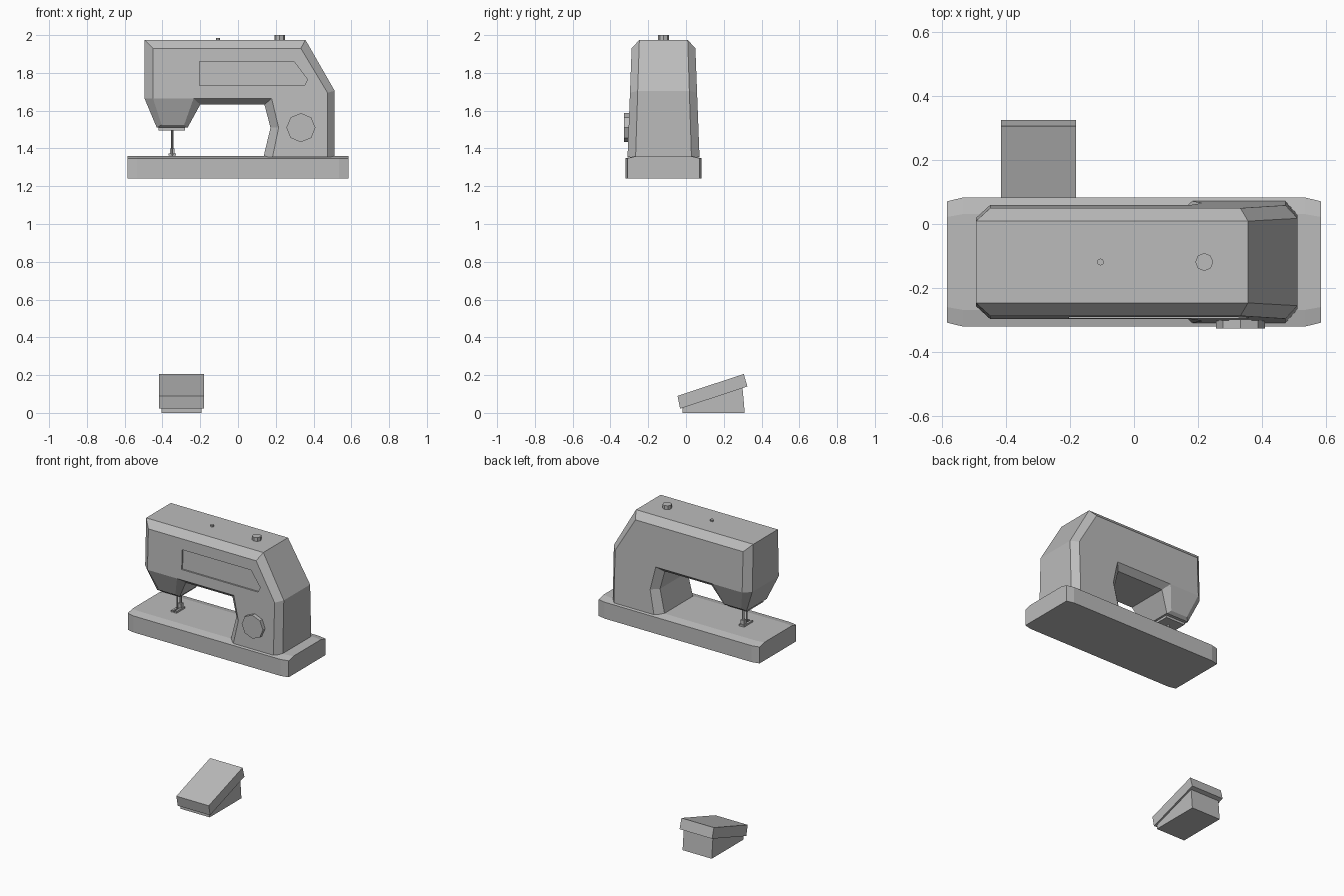
import bpy, bmesh, math
from mathutils import Matrix

cube = bpy.data.objects.get("Cube")
if cube:
    bpy.data.objects.remove(cube, do_unlink=True)

grey = bpy.data.materials.new("plain grey")
grey.diffuse_color = (0.5, 0.5, 0.5, 1)
grey.use_nodes = True
grey.node_tree.nodes["Principled BSDF"].inputs["Base Color"].default_value = (0.5, 0.5, 0.5, 1)

YC = -0.119  # middle of the machine's depth


def finish(name, bm):
    bmesh.ops.recalc_face_normals(bm, faces=bm.faces)
    mesh = bpy.data.meshes.new(name)
    bm.to_mesh(mesh)
    bm.free()
    mesh.materials.append(grey)
    obj = bpy.data.objects.new(name, mesh)
    bpy.context.collection.objects.link(obj)
    return obj


def loft(name, rings):
    """Bridge rings of equal length and cap both ends."""
    bm = bmesh.new()
    loops = [[bm.verts.new(p) for p in ring] for ring in rings]
    n = len(loops[0])
    for a, b in zip(loops, loops[1:]):
        for i in range(n):
            j = (i + 1) % n
            bm.faces.new((a[i], a[j], b[j], b[i]))
    bm.faces.new(loops[0])
    bm.faces.new(loops[-1])
    return finish(name, bm)


def box(name, x, y, z):
    rect = [(x[0], y[0]), (x[1], y[0]), (x[1], y[1]), (x[0], y[1])]
    return loft(name, [[(px, py, h) for px, py in rect] for h in z])


def cylinder(name, center, radius, depth, sides=8, axis="Z"):
    bm = bmesh.new()
    rot = Matrix.Rotation(math.pi / 2, 4, "X") if axis == "Y" else Matrix()
    bmesh.ops.create_cone(bm, cap_ends=True, segments=sides, radius1=radius,
                          radius2=radius, depth=depth,
                          matrix=Matrix.Translation(center) @ rot)
    return finish(name, bm)


# Bed: chamfered corners, top sloping gently to the front and back
section = [(-0.202, 1.24), (0.202, 1.24), (0.202, 1.348), (0.15, 1.36), (-0.15, 1.36), (-0.202, 1.348)]
cut = 0.19 / 0.202
end = [(y * cut, z) for y, z in section]
loft("bed", [[(x, YC + y, z) for y, z in prof]
             for x, prof in ((-0.585, end), (-0.535, section), (0.535, section), (0.585, end))])

# Body: arm, head and column; outer outline with a smaller face outline
outer = [(-0.495, 1.975), (0.357, 1.975), (0.512, 1.705), (0.512, 1.355), (0.135, 1.355),
         (0.172, 1.51), (0.14, 1.632), (-0.2, 1.632), (-0.267, 1.51), (-0.43, 1.51), (-0.495, 1.665)]
face = [(-0.45, 1.93), (0.333, 1.93), (0.474, 1.695), (0.474, 1.355), (0.183, 1.355),
        (0.215, 1.51), (0.178, 1.665), (-0.235, 1.665), (-0.285, 1.525), (-0.405, 1.525), (-0.45, 1.665)]


def half_depth(z, top, taper):
    return top + taper * (1.975 - z)


def body_ring(points, side, top, taper, head):
    ring = []
    for i, (x, z) in enumerate(points):
        h = head if i in (8, 9) else half_depth(z, top, taper)
        ring.append((x, YC + side * h, z))
    return ring


bm = bmesh.new()
rings = [body_ring(face, -1, 0.167, 0.038, 0.125), body_ring(outer, -1, 0.128, 0.032, 0.105),
         body_ring(outer, 1, 0.128, 0.032, 0.105), body_ring(face, 1, 0.167, 0.038, 0.125)]
loops = [[bm.verts.new(p) for p in r] for r in rings]
for a, b in zip(loops, loops[1:]):
    for i in range(11):
        j = (i + 1) % 11
        bm.faces.new((a[i], a[j], b[j], b[i]))
for cap in (loops[0], loops[-1]):
    bm.faces.new(cap[:8] + cap[10:])   # flat side
    bm.faces.new(cap[7:11])            # head tapering inward
body = finish("body", bm)

# Shallow recessed panel on the front
panel = [(-0.203, 1.86), (0.297, 1.86), (0.368, 1.765), (0.352, 1.732), (-0.203, 1.732)]
cutter = loft("panel_cutter", [
    [(x, YC - half_depth(z, 0.167, 0.038) + d, z) for x, z in panel] for d in (-0.05, 0.01)])
cutter.hide_render = True
cutter.hide_viewport = True
mod = body.modifiers.new("panel recess", "BOOLEAN")
mod.operation = "DIFFERENCE"
mod.solver = "EXACT"
mod.object = cutter
bpy.context.view_layer.objects.active = body
bpy.ops.object.modifier_apply(modifier=mod.name)
bpy.data.objects.remove(cutter, do_unlink=True)

# Hand knob and top buttons
cylinder("knob", (0.333, -0.307, 1.51), 0.077, 0.04, axis="Y")
cylinder("top_button", (0.22, YC, 1.985), 0.028, 0.03)
cylinder("top_pin", (-0.105, YC, 1.975), 0.011, 0.022)

# Needle assembly
box("head_plate", (-0.42, -0.28), (YC - 0.085, YC + 0.085), (1.495, 1.515))
cylinder("needle", (-0.348, YC - 0.015, 1.43), 0.004, 0.14, 6)
cylinder("presser_bar", (-0.348, YC + 0.02, 1.435), 0.007, 0.13, 6)
box("presser_ankle", (-0.36, -0.336), (YC + 0.005, YC + 0.032), (1.372, 1.40))
for side in (-1, 1):
    x = -0.348 + side * 0.012
    box("presser_toe", (x - 0.007, x + 0.007), (YC - 0.05, YC), (1.362, 1.373))
box("presser_foot", (-0.367, -0.329), (YC, YC + 0.04), (1.362, 1.373))


# Foot pedal: wedge with a tilted plate on top
def prism(name, half, profile):
    return loft(name, [[(-0.299 + s * half, y, z) for y, z in profile] for s in (-1, 1)])


prism("pedal_wedge", 0.106, [(-0.018, 0), (0.311, 0), (0.299, 0.135), (-0.018, 0.026)])
prism("pedal_plate", 0.118, [(-0.031, 0.022), (0.325, 0.14), (0.306, 0.206), (-0.045, 0.09)])
